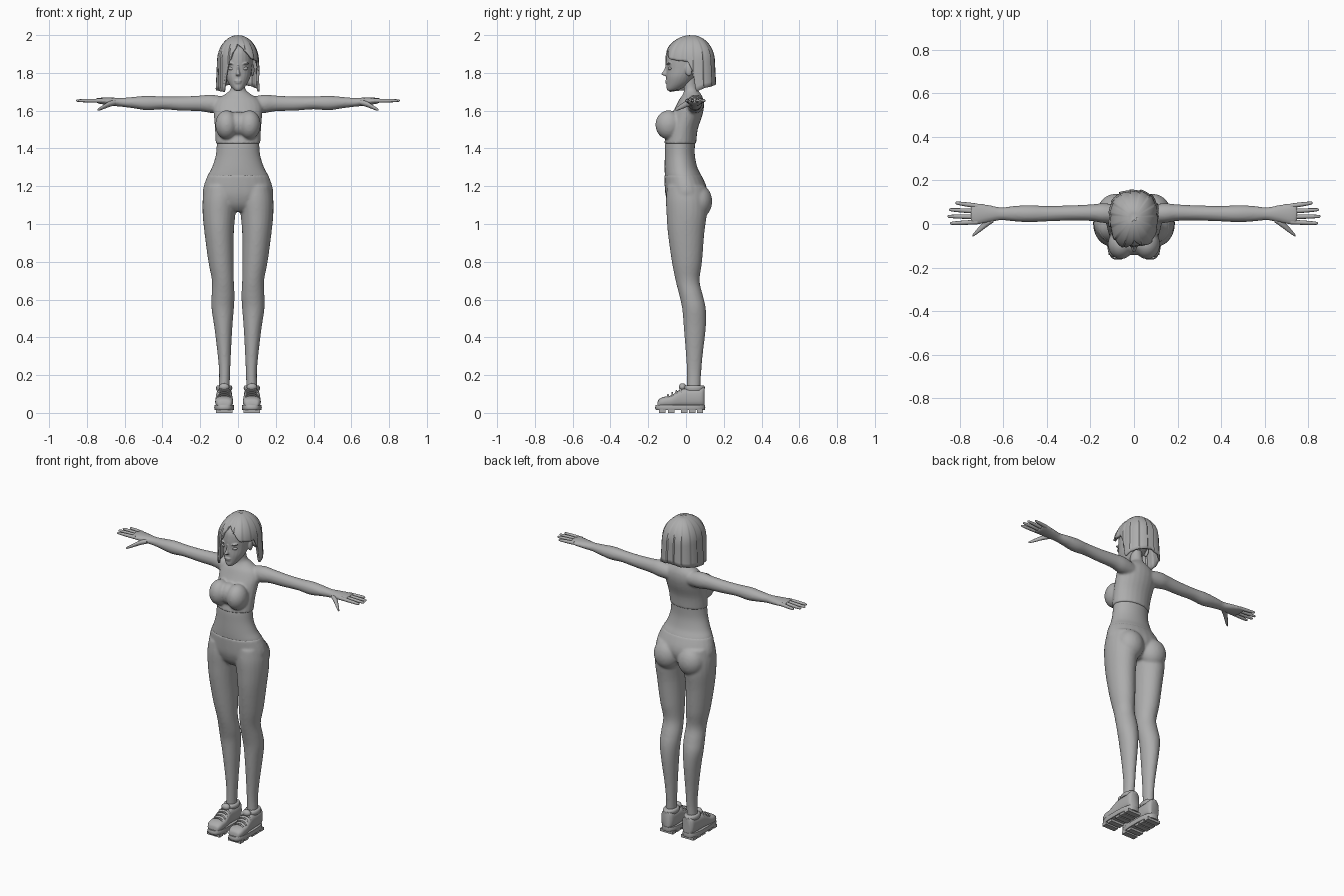
import bpy, bmesh, math
from mathutils import Vector, Matrix

grey = bpy.data.materials.new("plain_grey")
grey.diffuse_color = (0.42, 0.42, 0.42, 1)


def finish(name, bm, voxel=0, relax=4):
    """Turn a bmesh into a smooth object, fusing its overlapping parts if voxel is given."""
    bmesh.ops.recalc_face_normals(bm, faces=bm.faces)
    me = bpy.data.meshes.new(name)
    bm.to_mesh(me)
    bm.free()
    me.materials.append(grey)
    for p in me.polygons:
        p.use_smooth = True
    me.set_sharp_from_angle(angle=math.radians(45))
    ob = bpy.data.objects.new(name, me)
    bpy.context.collection.objects.link(ob)
    if voxel:
        r = ob.modifiers.new("fuse", 'REMESH')
        r.mode, r.voxel_size, r.use_smooth_shade = 'VOXEL', voxel, True
        m = ob.modifiers.new("relax", 'SMOOTH')
        m.factor, m.iterations = 0.5, relax
    return ob


def spline(rings, steps):
    """Catmull-Rom in-betweens for a list of cross-sections."""
    out = []
    for i in range(len(rings) - 1):
        p0, p1 = rings[max(i - 1, 0)], rings[i]
        p2, p3 = rings[i + 1], rings[min(i + 2, len(rings) - 1)]
        for k in range(steps):
            t = k / steps
            out.append([0.5 * (2 * b + (c - a) * t + (2 * a - 5 * b + 4 * c - d) * t * t
                               + (3 * b - a - 3 * c + d) * t ** 3)
                        for a, b, c, d in zip(p0, p1, p2, p3)])
    return out + [list(rings[-1])]


def loft(bm, axis, rings, s=1, n=24, power=2, steps=4):
    """Rings are (position on axis, min and max of each other axis); s mirrors x."""
    rows = []
    for t, a0, a1, b0, b1 in spline(rings, steps):
        row = []
        for k in range(n):
            w = 2 * math.pi * k / n
            c, d = math.cos(w), math.sin(w)
            a = (a0 + a1) / 2 + (a1 - a0) / 2 * math.copysign(abs(c) ** (2 / power), c)
            b = (b0 + b1) / 2 + (b1 - b0) / 2 * math.copysign(abs(d) ** (2 / power), d)
            co = [a, b]
            co.insert(axis, t)
            row.append(bm.verts.new((co[0] * s, co[1], co[2])))
        rows.append(row)
    for r, q in zip(rows, rows[1:]):
        for k in range(n):
            bm.faces.new((r[k], r[(k + 1) % n], q[(k + 1) % n], q[k]))
    bm.faces.new(rows[0])
    bm.faces.new(rows[-1])


def upright(bm, rings, **kw):
    """Symmetric vertical loft from (z, half width, front y, back y)."""
    loft(bm, 2, [(z, -w, w, f, b) for z, w, f, b in rings], **kw)


def ball(bm, centre, size, tilt=0):
    mat = Matrix.Translation(centre) @ Matrix.Rotation(tilt, 4, 'Y') @ Matrix.Diagonal((*size, 1))
    bmesh.ops.create_uvsphere(bm, u_segments=24, v_segments=14, radius=1, matrix=mat)


def block(bm, centre, size):
    bmesh.ops.create_cube(bm, size=1, matrix=Matrix.Translation(centre) @ Matrix.Diagonal((*size, 1)))


# Leggings: hips, buttocks and both legs
bm = bmesh.new()
upright(bm, [(1.065, .05, -.06, .06), (1.1, .14, -.09, .09), (1.15, .184, -.108, .112),
             (1.2, .182, -.113, .108), (1.262, .160, -.115, .08)])
leg = [(.1, .045, .105, .005, .075), (.2, .042, .1, .005, .08), (.3, .038, .107, 0, .088),
       (.45, .03, .125, -.012, .105), (.55, .022, .14, -.02, .105), (.62, .018, .14, -.035, .09),
       (.7, .022, .138, -.055, .072), (.8, .022, .157, -.075, .085), (.95, .022, .177, -.096, .097),
       (1.05, .014, .187, -.103, .11), (1.13, .005, .187, -.106, .11), (1.2, .01, .175, -.1, .1)]
for s in (1, -1):
    loft(bm, 2, leg, s)
    ball(bm, (s * .083, .066, 1.12), (.082, .073, .09))
finish("leggings", bm, .008, 5)

# Bare midriff
bm = bmesh.new()
upright(bm, [(1.235, .166, -.110, .09), (1.262, .157, -.112, .078), (1.3, .137, -.113, .06),
             (1.36, .118, -.112, .047), (1.42, .112, -.11, .047), (1.46, .112, -.1, .05)], n=40)
finish("midriff", bm)

# Upper body: top, shoulders, neck and arms
bm = bmesh.new()
upright(bm, [(1.425, .118, -.116, .054), (1.5, .122, -.1, .062), (1.57, .127, -.08, .085),
             (1.62, .13, -.055, .095), (1.66, .11, -.035, .092), (1.69, .065, -.015, .078),
             (1.72, .038, -.012, .06), (1.8, .036, -.03, .05)])
ball(bm, (0, -.085, 1.53), (.06, .058, .065))
arm = [(.07, .005, .088, 1.585, 1.672), (.14, .005, .095, 1.587, 1.685), (.2, .014, .09, 1.597, 1.68),
       (.3, .015, .085, 1.6, 1.675), (.4, .012, .083, 1.607, 1.675), (.48, .008, .086, 1.602, 1.679),
       (.55, .012, .083, 1.612, 1.673), (.61, .017, .076, 1.62, 1.668), (.66, .009, .086, 1.625, 1.669),
       (.72, -.003, .096, 1.634, 1.669), (.75, .0, .093, 1.64, 1.666)]
for s in (1, -1):
    ball(bm, (s * .06, -.092, 1.525), (.06, .07, .077))
    loft(bm, 0, arm, s)
finish("upper_body", bm, .007, 4)

# Fingers and thumbs
bm = bmesh.new()
fingers = [(.083, .097, .82), (.058, .066, .85), (.033, .035, .857), (.009, .003, .845)]
for s in (1, -1):
    for y0, y1, tip in fingers:
        rings = []
        for t, r in ((0, .011), (.5, .010), (.85, .008), (.97, .006), (1, .002)):
            x, y = .72 + (tip - .72) * t, y0 + (y1 - y0) * t
            rings.append((x, y - r, y + r, 1.653 - r, 1.653 + r))
        loft(bm, 0, rings, s, n=10, steps=2)
    loft(bm, 0, [(.645, .008, .05, 1.63, 1.658), (.68, -.016, .02, 1.62, 1.65),
                 (.715, -.042, -.016, 1.607, 1.629), (.737, -.056, -.042, 1.6, 1.614),
                 (.743, -.056, -.05, 1.602, 1.608)], s, n=12, steps=3)
finish("fingers", bm)

# Head with nose, brows, lips and ears
bm = bmesh.new()
upright(bm, [(1.705, .014, -.096, -.065), (1.718, .03, -.103, -.02), (1.745, .05, -.104, .02),
             (1.78, .066, -.105, .05), (1.82, .074, -.103, .08), (1.87, .078, -.104, .1),
             (1.92, .074, -.095, .1), (1.955, .05, -.06, .07), (1.97, .015, -.02, .03)])
loft(bm, 2, [(1.784, -.009, .009, -.112, -.085), (1.793, -.012, .012, -.131, -.085),
             (1.815, -.007, .007, -.117, -.085), (1.845, -.006, .006, -.107, -.085)])
ball(bm, (0, -.103, 1.757), (.019, .008, .006))
ball(bm, (0, -.101, 1.747), (.016, .008, .005))
for s in (1, -1):
    ball(bm, (s * .035, -.09, 1.848), (.026, .012, .005), -s * .15)
    ball(bm, (s * .077, .015, 1.815), (.01, .02, .032))
finish("head", bm, .004, 2)

# Almond eyes
bm = bmesh.new()
for s in (1, -1):
    ball(bm, (s * .034, -.084, 1.822), (.020, .012, .009), -s * .15)
finish("eyes", bm)

# Bobbed hair: a ridged shell whose hem height depends on the angle around the head
hem = [(-180, 1.745), (-120, 1.725), (-90, 1.71), (-60, 1.705), (-42, 1.7), (-32, 1.81), (-15, 1.91),
       (0, 1.955), (20, 1.925), (40, 1.875), (60, 1.865), (82, 1.86), (94, 1.8), (100, 1.7),
       (120, 1.72), (180, 1.745)]


def hem_height(deg):
    for (a, za), (b, zb) in zip(hem, hem[1:]):
        if a <= deg <= b:
            return za + (zb - za) * (deg - a) / (b - a)


bm = bmesh.new()
cols, rows = 120, 18
crown = bm.verts.new((0, .02, 1.992))
grid = []
for c in range(cols):
    deg = -180 + 360 * c / cols
    a = math.radians(deg)
    sx, cy = math.sin(a), -math.cos(a)
    square = (abs(sx) ** 2.5 + abs(cy) ** 2.5) ** (-1 / 2.5)
    lock = (deg / 24) % 1
    line = []
    for k in range(1, rows + 1):
        u = k / rows
        z = 2.0 - (2.0 - hem_height(deg)) * u ** 1.7
        d = max(0, (z - 1.86) / .14)
        r = math.sqrt(max(0, 1 - d * d)) * square * (1 + .05 * min(u * 2, 1) * (lock - .6))
        r *= 1 + .06 * max(0, 1.86 - z) / .14 * (1 if cy > -.3 else .2)
        ry = .122 if cy > 0 else .147
        line.append(bm.verts.new((r * .110 * sx, .03 + r * ry * cy, z)))
    grid.append(line)
for c in range(cols):
    p, q = grid[c], grid[(c + 1) % cols]
    bm.faces.new((crown, p[0], q[0]))
    for k in range(rows - 1):
        bm.faces.new((p[k], p[k + 1], q[k + 1], q[k]))
hair = finish("hair", bm)
sol = hair.modifiers.new("thickness", 'SOLIDIFY')
sol.thickness, sol.offset = .012, -1

# Chunky laced shoes
for s, side in ((1, "left"), (-1, "right")):
    bm = bmesh.new()
    loft(bm, 1, [(-.152, .05, .096, .03, .05), (-.145, .036, .11, .03, .07), (-.12, .027, .12, .03, .084),
                 (-.08, .026, .12, .03, .092), (-.045, .029, .118, .03, .115), (-.01, .032, .116, .03, .13),
                 (.05, .03, .115, .03, .133), (.085, .034, .112, .03, .14), (.098, .045, .1, .03, .138)],
         s, power=2.8)
    finish(side + "_shoe_upper", bm)

    bm = bmesh.new()
    loft(bm, 2, [(.014, .023, .123, -.158, .1), (.026, .02, .126, -.164, .102), (.042, .022, .124, -.16, .101)],
         s, n=32, power=3, steps=2)
    for y in (-.125, -.078, -.01, .032, .074):
        block(bm, (s * .073, y, .009), (.088, .034, .018))
    finish(side + "_shoe_sole", bm)

    bm = bmesh.new()
    ball(bm, (s * .073, -.018, .137), (.027, .02, .02))
    bmesh.ops.transform(bm, matrix=Matrix.Identity(4), verts=bm.verts)
    for k in range(4):
        y, z = -.095 + k * .022, .092 + k * .0105
        loft(bm, 0, [(.035, y - .005, y + .005, z - .022, z - .012), (.055, y - .005, y + .005, z - .004, z + .006),
                     (.091, y - .005, y + .005, z - .004, z + .006), (.111, y - .005, y + .005, z - .022, z - .012)],
             s, n=8, steps=3)
    finish(side + "_tongue_and_laces", bm)

    # Padded collar around the ankle
    bm = bmesh.new()
    loft(bm, 2, [(.118, .034, .114, -.01, .095), (.132, .03, .116, -.015, .1), (.143, .034, .112, -.01, .096),
                 (.146, .042, .105, 0, .085)], s, steps=3)
    finish(side + "_ankle_collar", bm)
